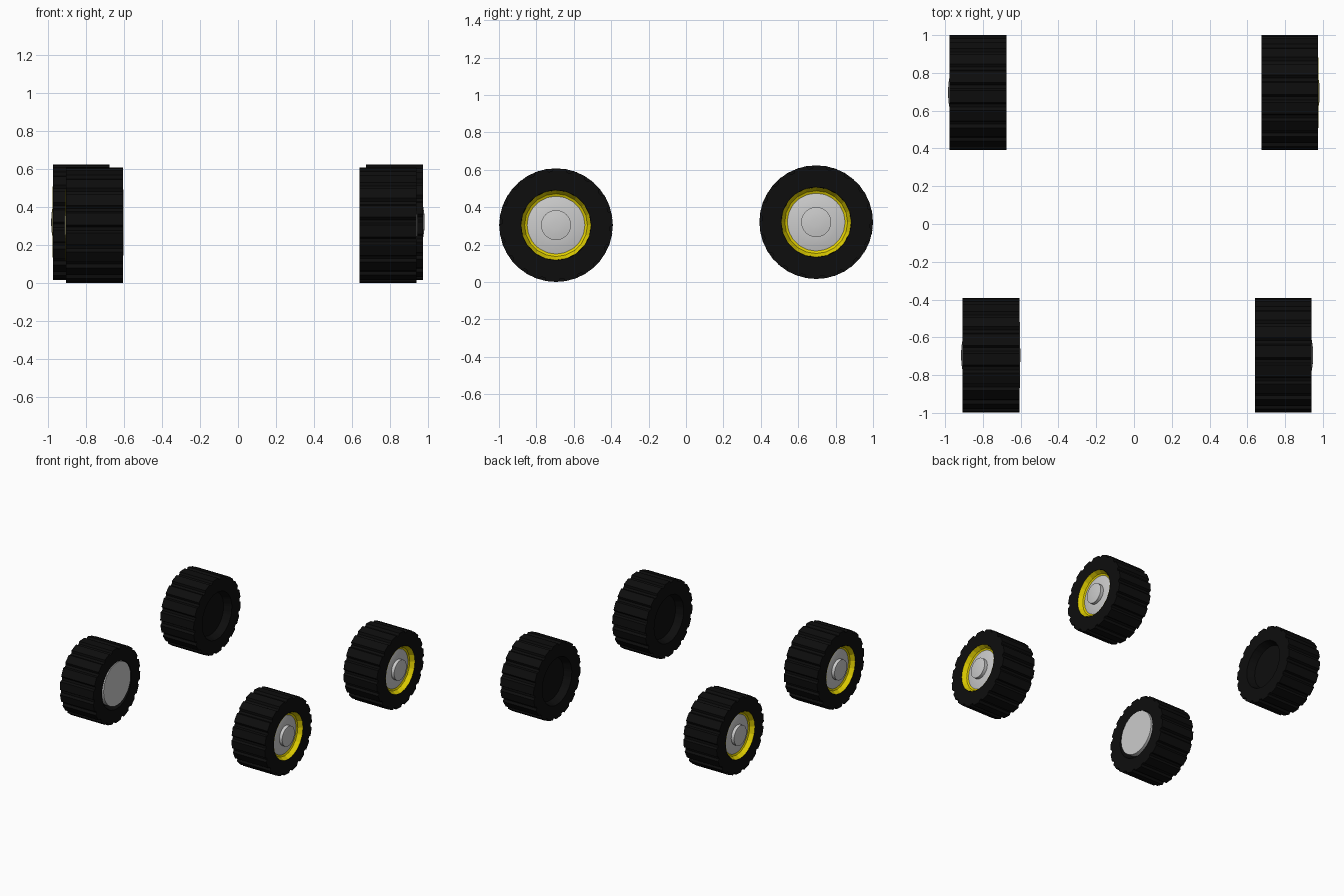
import bpy, bmesh
from math import cos, sin, pi

if "Cube" in bpy.data.objects:
    bpy.data.objects.remove(bpy.data.objects["Cube"])

TEETH = 18


def material(name, color):
    m = bpy.data.materials.new(name)
    m.diffuse_color = color
    m.use_nodes = True
    m.node_tree.nodes["Principled BSDF"].inputs["Base Color"].default_value = m.diffuse_color
    return m


black = material("rubber", (0.004, 0.004, 0.004, 1))
yellow = material("rim_yellow", (0.75, 0.62, 0.0, 1))


def lathe(name, profile, angles, place, side, mat=None, tread=None, smooth=False):
    """Revolve (x, radius) points about the x axle; tread gives a radius scale per angle."""
    bm = bmesh.new()
    rings = []
    for x, r in profile:
        if r == 0:
            rings.append([bm.verts.new((x, 0, 0))] * len(angles))
            continue
        ring = []
        for i, a in enumerate(angles):
            k = tread[i] if tread and r > 0.28 else 1
            ring.append(bm.verts.new((x, r * k * cos(a), r * k * sin(a))))
        rings.append(ring)
    n = len(angles)
    for p, q in zip(rings, rings[1:]):
        for i in range(n):
            j = (i + 1) % n
            loop = list(dict.fromkeys((p[i], p[j], q[j], q[i])))
            bm.faces.new(loop)
    bmesh.ops.recalc_face_normals(bm, faces=bm.faces)
    me = bpy.data.meshes.new(name)
    bm.to_mesh(me)
    bm.free()
    ob = bpy.data.objects.new(name, me)
    bpy.context.collection.objects.link(ob)
    ob.location = place
    ob.rotation_euler = (0, 0, 0 if side > 0 else pi)
    if mat:
        me.materials.append(mat)
    if smooth:
        bpy.context.view_layer.objects.active = ob
        bpy.ops.object.select_all(action='DESELECT')
        ob.select_set(True)
        bpy.ops.object.shade_smooth_by_angle(angle=0.6)
    return ob


# tread: wide block, narrow groove
tyre_angles, tread = [], []
for t in range(TEETH):
    for f, k in ((0, 1), (0.6, 1), (0.72, 0.945), (0.9, 0.945)):
        tyre_angles.append(2 * pi * (t + f) / TEETH)
        tread.append(k)
round48 = [2 * pi * i / 48 for i in range(48)]
round20 = [2 * pi * i / 20 for i in range(20)]


def wheel(label, x, y, z, side):
    place = (x, y, z)
    # tyre with dished inner and outer faces
    lathe(label + "_tyre",
          [(-0.09, 0), (-0.09, 0.17), (-0.15, 0.19), (-0.15, 0.304), (0.15, 0.304),
           (0.15, 0.187), (0.09, 0.18), (0.09, 0)],
          tyre_angles, place, side, black, tread)
    # rim ring
    lathe(label + "_rim", [(0.151, 0.187), (0.118, 0.168), (0.11, 0.15), (0.095, 0.15)],
          round20, place, side, yellow)
    # domed hub plate
    lathe(label + "_hub", [(0.1, 0.154), (0.112, 0.154), (0.12, 0.12), (0.125, 0.08), (0.126, 0)],
          round48, place, side, smooth=True)
    # centre cap
    lathe(label + "_cap", [(0.12, 0.08), (0.151, 0.08), (0.156, 0.05), (0.158, 0.02), (0.158, 0)],
          round48, place, side, smooth=True)


wheel("front_right_wheel", 0.79, -0.695, 0.304, 1)
wheel("front_left_wheel", -0.757, -0.695, 0.304, -1)
wheel("rear_right_wheel", 0.825, 0.696, 0.32, 1)
wheel("rear_left_wheel", -0.826, 0.696, 0.32, -1)

# plate on the inner face of the front left wheel
lathe("inner_plate", [(-0.04, 0), (-0.04, 0.174), (0, 0.174), (0.001, 0)],
      round48, (-0.603, -0.694, 0.317), 1, smooth=True)
